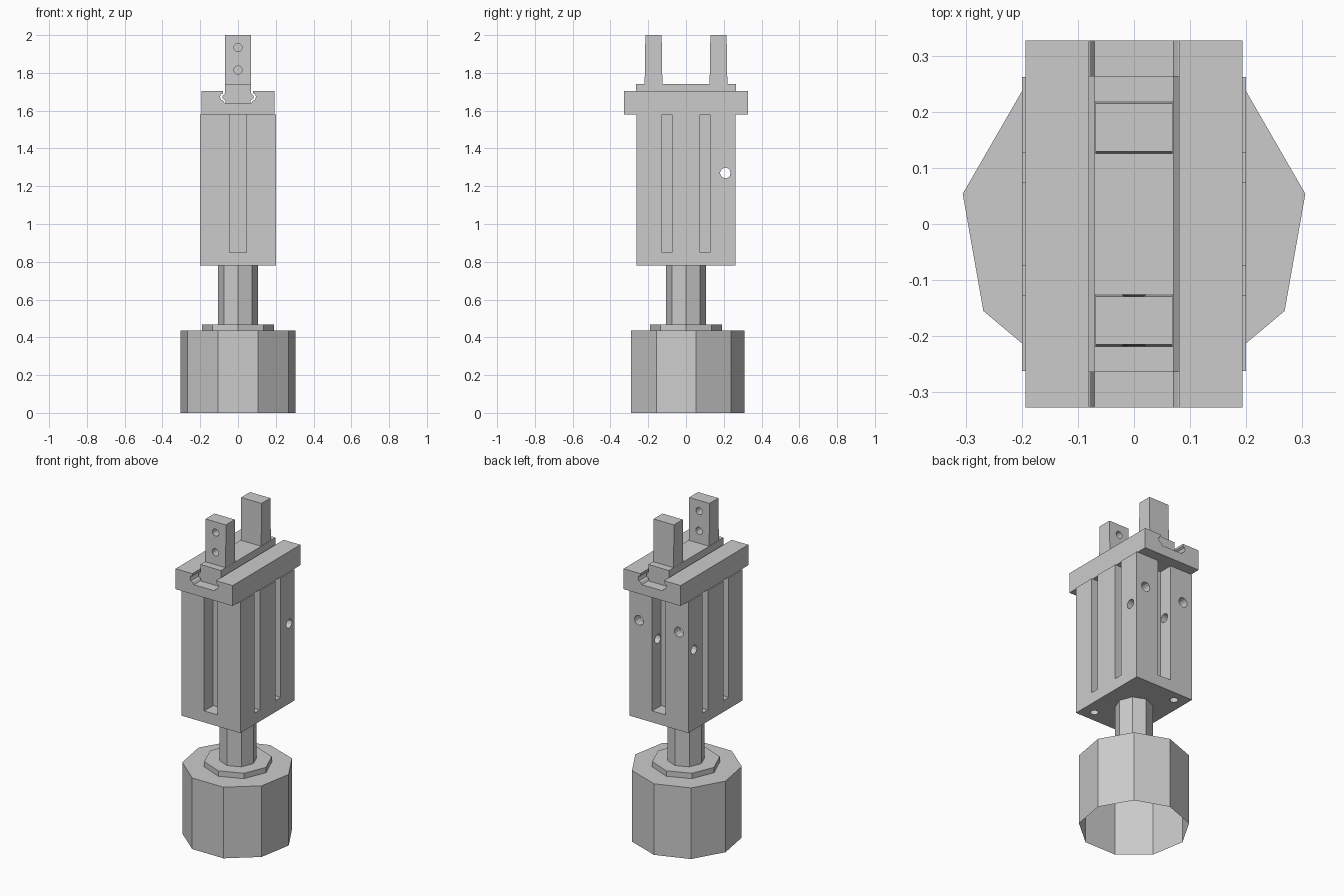
import bpy, bmesh, math
from mathutils import Vector, Matrix

if "Cube" in bpy.data.objects:
    bpy.data.objects.remove(bpy.data.objects["Cube"])


def finish(name, bm):
    bmesh.ops.recalc_face_normals(bm, faces=bm.faces)
    mesh = bpy.data.meshes.new(name)
    bm.to_mesh(mesh)
    bm.free()
    ob = bpy.data.objects.new(name, mesh)
    bpy.context.collection.objects.link(ob)
    return ob


def extrude(name, points, vec, bottom=True):
    """Extrude a closed profile of 3D points along vec."""
    bm = bmesh.new()
    a = [bm.verts.new(p) for p in points]
    b = [bm.verts.new(Vector(p) + Vector(vec)) for p in points]
    n = len(a)
    for i in range(n):
        bm.faces.new((a[i], a[(i + 1) % n], b[(i + 1) % n], b[i]))
    bm.faces.new(b)
    if bottom:
        bm.faces.new(a[::-1])
        return finish(name, bm)
    return finish(name, bm)


def prism(name, sides, r, z0, z1, start=0, bottom=True):
    ang = [math.radians(start) + 2 * math.pi * i / sides for i in range(sides)]
    return extrude(name, [(r * math.cos(t), r * math.sin(t), z0) for t in ang],
                   (0, 0, z1 - z0), bottom)


def box(name, x0, x1, y0, y1, z0, z1):
    return extrude(name, [(x0, y0, z0), (x1, y0, z0), (x1, y1, z0), (x0, y1, z0)],
                   (0, 0, z1 - z0))


def drill(start, end, r, tip=0.0):
    """Round cutter from start to end, with an optional conical tip."""
    s, e = Vector(start), Vector(end)
    d = e - s
    bm = bmesh.new()
    bmesh.ops.create_cone(bm, cap_ends=True, segments=12, radius1=r, radius2=r,
                          depth=d.length)
    if tip:
        top = max(bm.faces, key=lambda f: f.calc_center_median().z)
        c = bmesh.ops.poke(bm, faces=[top])["verts"][0]
        c.co.z += tip
    rot = d.to_track_quat('Z', 'Y').to_matrix().to_4x4()
    bm.transform(Matrix.Translation((s + e) / 2) @ rot)
    return finish("cutter", bm)


def cut(ob, cutters):
    for c in cutters:
        m = ob.modifiers.new("cut", 'BOOLEAN')
        m.operation, m.solver, m.object = 'DIFFERENCE', 'EXACT', c
        bpy.context.view_layer.objects.active = ob
        bpy.ops.object.modifier_apply(modifier=m.name)
        bpy.data.objects.remove(c)


# Hollow nine-sided base, collar and shaft
prism("base_cup", 9, 0.31, 0, 0.435, 90, bottom=False)
prism("collar", 8, 0.19, 0.435, 0.468)
prism("shaft", 8, 0.105, 0.468, 0.78)

# Main body with slots on all four sides
body = box("body", -0.2, 0.2, -0.262, 0.262, 0.78, 1.58)
cutters = []
for s in (-1, 1):
    y = sorted((s * 0.175, s * 0.3))
    cutters.append(box("cutter", -0.045, 0.045, *y, 0.85, 1.7))
    x = sorted((s * 0.14, s * 0.3))
    for t in (-1, 1):
        cutters.append(box("cutter", *x, *sorted((t * 0.075, t * 0.127)), 0.85, 1.7))
    # Cross holes through the width, then back and bottom blind holes
    cutters.append(drill((-0.4, s * 0.208, 1.27), (0.4, s * 0.208, 1.27), 0.028))
    cutters.append(drill((s * 0.135, 0.3, 1.38), (s * 0.135, 0.21, 1.38), 0.03, 0.015))
    cutters.append(drill((s * 0.125, -s * 0.195, 0.7), (s * 0.125, -s * 0.195, 0.85), 0.024, 0.012))
# Front blind holes
for x, z in ((0.128, 1.175), (-0.13, 0.975)):
    cutters.append(drill((x, -0.3, z), (x, -0.21, z), 0.037, 0.02))
cut(body, cutters)

# Guide rail with an undercut channel
half = [(0.193, 1.58), (0.193, 1.705), (0.08, 1.705), (0.08, 1.692), (0.092, 1.685),
        (0.095, 1.672), (0.09, 1.658), (0.078, 1.652), (0.07, 1.64)]
profile = half + [(-x, z) for x, z in reversed(half)]
extrude("guide_rail", [(x, -0.327, z) for x, z in profile], (0, 0.654, 0))

# Sliding carriage with side tongues
half = [(0.066, 1.64), (0.068, 1.655), (0.082, 1.665), (0.082, 1.68), (0.07, 1.69), (0.07, 1.74)]
profile = half + [(-x, z) for x, z in reversed(half)]
extrude("carriage", [(x, -0.264, z) for x, z in profile], (0, 0.528, 0))

# Two slightly tapered fingers with bolt holes
for s, side in ((-1, "front"), (1, "back")):
    f = box(side + "_finger", -0.069, 0.069, *sorted((s * 0.125, s * 0.219)), 1.74, 2.0)
    for v in f.data.vertices:
        if v.co.z > 1.9:
            v.co.y += 0.004 if v.co.y < s * 0.172 else -0.004
    cut(f, [drill((0, s * 0.05, z), (0, s * 0.3, z), 0.022) for z in (1.815, 1.935)])
